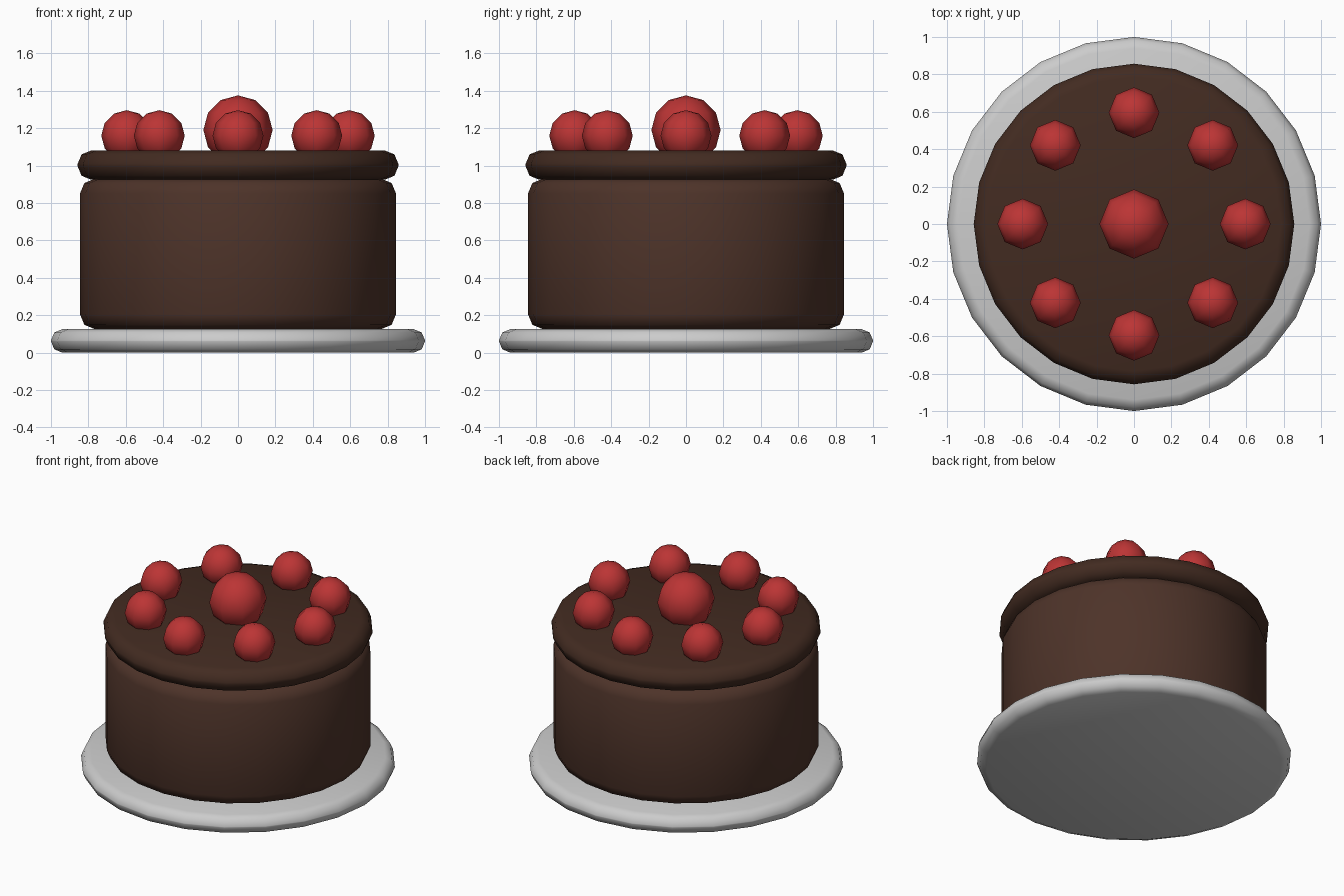
import bpy, math

if "Cube" in bpy.data.objects:
    bpy.data.objects.remove(bpy.data.objects["Cube"])


def material(name, rgb):
    m = bpy.data.materials.new(name)
    m.diffuse_color = (*rgb, 1)
    m.use_nodes = True
    m.node_tree.nodes["Principled BSDF"].inputs["Base Color"].default_value = m.diffuse_color
    return m


CAKE = material("chocolate_sponge", (0.075, 0.033, 0.022))
ICING = material("chocolate_icing", (0.055, 0.024, 0.015))
CHERRY = material("cherry_red", (0.5, 0.035, 0.035))


def finish(name, mat, angle):
    ob = bpy.context.object
    ob.name = name
    if mat:
        ob.data.materials.append(mat)
    bpy.ops.object.shade_smooth_by_angle(angle=math.radians(angle))
    return ob


def disc(name, radius, z0, z1, bevel, mat=None):
    """24-sided disc with rounded rims."""
    bpy.ops.mesh.primitive_cylinder_add(vertices=24, radius=radius, depth=z1 - z0,
                                        location=(0, 0, (z0 + z1) / 2))
    ob = bpy.context.object
    mod = ob.modifiers.new("rounded_rims", 'BEVEL')
    mod.width = bevel
    mod.segments = 2
    mod.limit_method = 'ANGLE'
    mod.angle_limit = math.radians(40)
    bpy.ops.object.modifier_apply(modifier=mod.name)
    return finish(name, mat, 50)


def cherry(name, radius, x, y, z):
    bpy.ops.mesh.primitive_uv_sphere_add(segments=8, ring_count=6, radius=radius,
                                         location=(x, y, z))
    return finish(name, CHERRY, 60)


# Plate, cake body and icing layer
disc("plate", 1.0, 0, 0.125, 0.06)
disc("cake_body", 0.845, 0.125, 0.93, 0.08, CAKE)
disc("icing_layer", 0.857, 0.925, 1.08, 0.07, ICING)

# Centre cherry and ring of eight
cherry("centre_cherry", 0.185, 0, 0, 1.19)
for i in range(8):
    a = i * math.pi / 4
    cherry(f"ring_cherry_{i + 1}", 0.136, 0.595 * math.cos(a), 0.595 * math.sin(a), 1.16)
